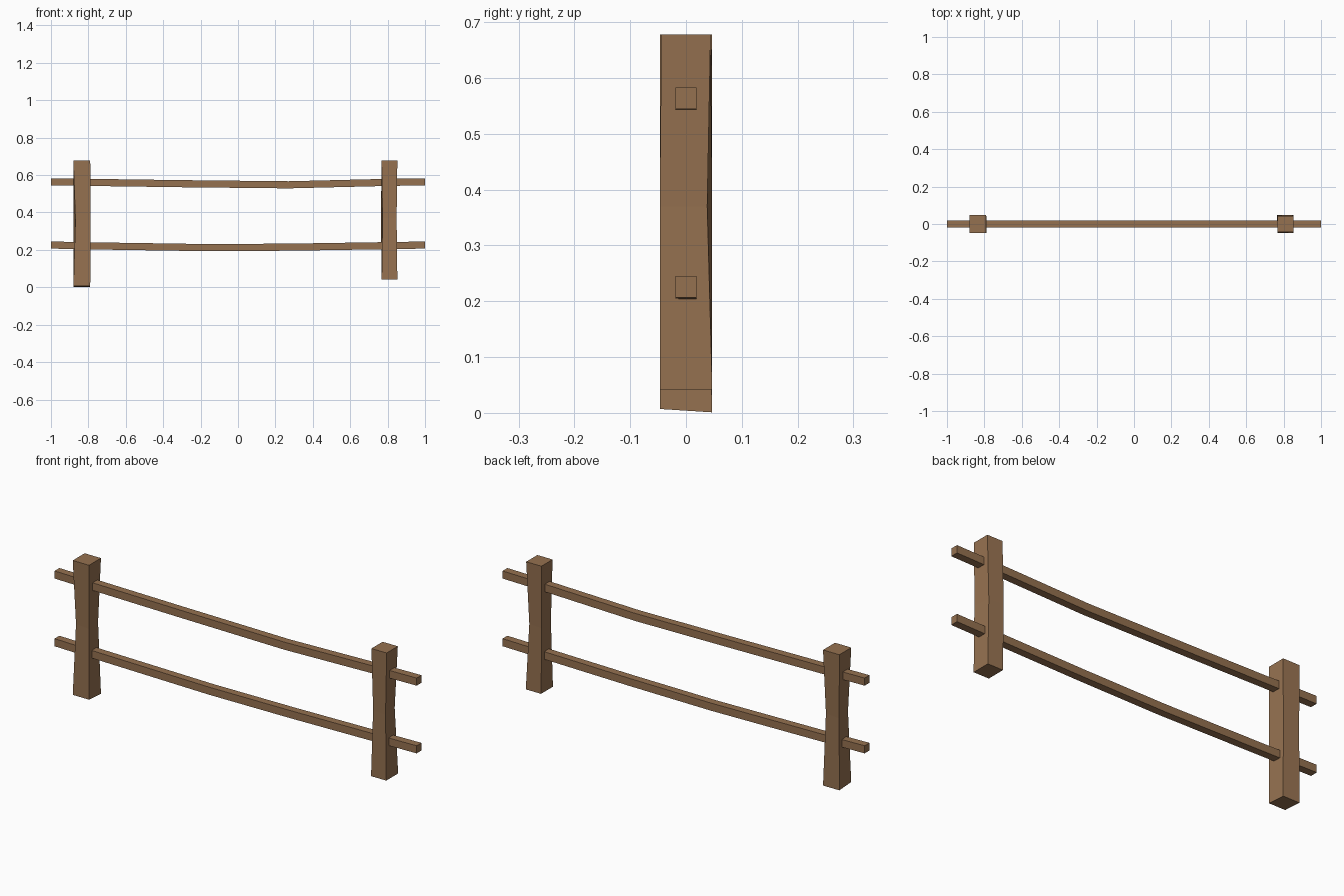
import bpy

cube = bpy.data.objects.get("Cube")
if cube:
    bpy.data.objects.remove(cube, do_unlink=True)

# Weathered brown wood
wood = bpy.data.materials.new("brown_wood")
wood.use_nodes = True
colour = (0.30, 0.165, 0.08, 1)
wood.diffuse_color = colour
wood.node_tree.nodes["Principled BSDF"].inputs["Base Color"].default_value = colour


def loft(name, rings):
    """Flat-shaded solid through a row of four-cornered rings."""
    verts = [p for ring in rings for p in ring]
    last = len(verts) - 4
    faces = [(3, 2, 1, 0), tuple(range(last, last + 4))]
    for r in range(len(rings) - 1):
        for i in range(4):
            a, b = r * 4 + i, r * 4 + (i + 1) % 4
            faces.append((a, b, b + 4, a + 4))
    mesh = bpy.data.meshes.new(name)
    mesh.from_pydata(verts, [], faces)
    mesh.materials.append(wood)
    obj = bpy.data.objects.new(name, mesh)
    bpy.context.collection.objects.link(obj)
    return obj


CORNERS = [(-1, -1), (1, -1), (1, 1), (-1, 1)]


def post(name, x, half_x, half_top, base, slant, waist, pinch, lean):
    """Hewn post: two opposite corners are pinched in at the waist."""
    def ring(z, half_y, tilt=0, cut=0, shift=0):
        points = []
        for sx, sy in CORNERS:
            inset = cut if sx == sy else 0
            points.append((x + shift + sx * (half_x - inset),
                           sy * (half_y - inset), z - sy * tilt))
        return points
    loft(name, [ring(base, 0.047, slant), ring(waist, 0.047, 0, pinch, lean),
                ring(0.678, half_top)])


def rail(name, path):
    """Sagging square rail along x."""
    h = 0.019
    loft(name, [[(x, -h, z - h), (x, h, z - h), (x, h, z + h), (x, -h, z + h)]
                for x, z in path])


# Posts
post("right_post", -0.835, 0.045, 0.047, 0.004, 0.003, 0.36, 0.010, 0.001)
post("left_post", 0.81, 0.042, 0.044, 0.042, 0, 0.37, 0.009, -0.004)

# Rails
rail("upper_rail", [(-1, 0.564), (-0.8, 0.561), (-0.3, 0.554), (0.27, 0.548),
                    (0.8, 0.561), (1, 0.564)])
rail("lower_rail", [(-1, 0.226), (-0.75, 0.221), (-0.15, 0.212), (0.3, 0.215),
                    (0.75, 0.222), (1, 0.226)])
